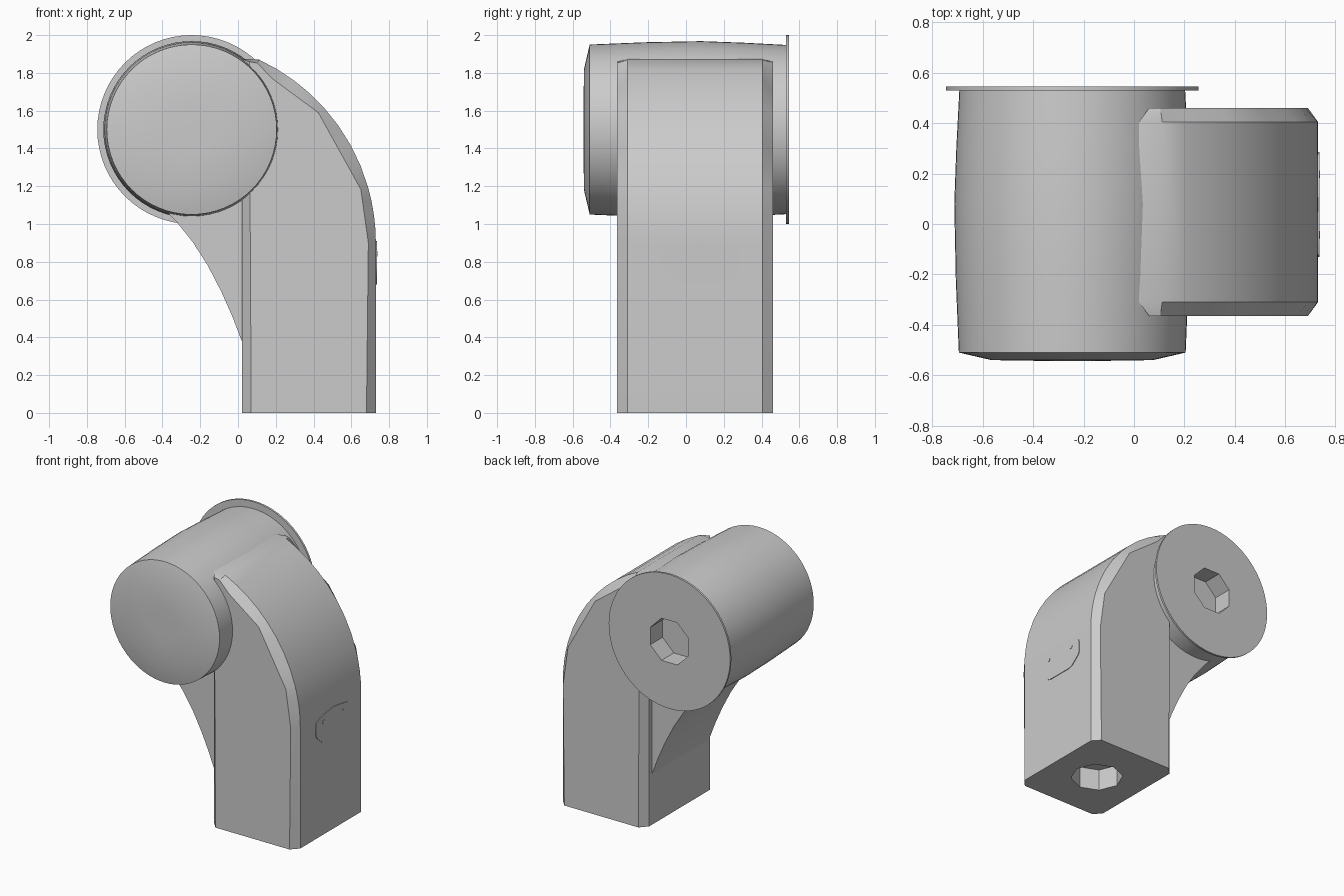
import bpy, bmesh
from math import sin, cos, pi, radians
from mathutils import Vector

cube = bpy.data.objects.get("Cube")
if cube:
    bpy.data.objects.remove(cube, do_unlink=True)

grey = bpy.data.materials.new("plain grey")
grey.use_nodes = True
COLOUR = (0.6, 0.6, 0.6, 1)
grey.diffuse_color = COLOUR
grey.node_tree.nodes["Principled BSDF"].inputs["Base Color"].default_value = COLOUR


def loft(name, loops):
    """Skin a list of equal-length closed loops and cap both ends."""
    bm = bmesh.new()
    rings = [[bm.verts.new(p) for p in loop] for loop in loops]
    for a, b in zip(rings, rings[1:]):
        for i in range(len(a)):
            j = (i + 1) % len(a)
            bm.faces.new((a[i], a[j], b[j], b[i]))
    bm.faces.new(rings[0])
    bm.faces.new(rings[-1])
    bmesh.ops.recalc_face_normals(bm, faces=bm.faces)
    mesh = bpy.data.meshes.new(name)
    bm.to_mesh(mesh)
    bm.free()
    mesh.materials.append(grey)
    obj = bpy.data.objects.new(name, mesh)
    bpy.context.collection.objects.link(obj)
    return obj


def activate(obj):
    bpy.ops.object.select_all(action='DESELECT')
    obj.select_set(True)
    bpy.context.view_layer.objects.active = obj


def smooth(obj):
    activate(obj)
    bpy.ops.object.shade_smooth_by_angle(angle=radians(30))


def ring(centre, radius, axis, sides, turn=0.0):
    """Circle of points around the given axis."""
    pts = []
    for i in range(sides):
        a = turn + 2 * pi * i / sides
        u, v = radius * cos(a), radius * sin(a)
        offset = {'X': (0, u, v), 'Y': (u, 0, v), 'Z': (u, v, 0)}[axis]
        pts.append(Vector(centre) + Vector(offset))
    return pts


def cut_socket(obj, start, end, radius, axis, turn):
    """Sink an eight-sided socket into a part."""
    cutter = loft("socket_cutter", [ring(start, radius, axis, 8, turn),
                                    ring(end, radius, axis, 8, turn)])
    cutter.hide_render = True
    mod = obj.modifiers.new("socket", 'BOOLEAN')
    mod.operation = 'DIFFERENCE'
    mod.solver = 'EXACT'
    mod.object = cutter
    activate(obj)
    bpy.ops.object.modifier_apply(modifier=mod.name)
    bpy.data.objects.remove(cutter, do_unlink=True)


# Barrel-shaped drum with a shallow front cap and a thin rear flange
DRUM_X, DRUM_Z = -0.245, 1.5
drum_profile = [(-0.543, 0.12), (-0.54, 0.32), (-0.51, 0.45), (-0.22, 0.462),
                (0.08, 0.468), (0.3, 0.46), (0.53, 0.448), (0.53, 0.5), (0.545, 0.5)]
drum = loft("drum", [ring((DRUM_X, y, DRUM_Z), r, 'Y', 64) for y, r in drum_profile])
cut_socket(drum, (DRUM_X, 0.6, DRUM_Z), (DRUM_X, 0.4, DRUM_Z), 0.17, 'Y', pi / 8)
smooth(drum)

# Curved arm: full outline in the middle, inset outline on both side faces
ARC_X, ARC_Z = -0.34, 0.9


def arc_point(radius, degrees):
    a = radians(degrees)
    return Vector((ARC_X + radius * cos(a), ARC_Z + radius * sin(a)))


stops = [0, 16, 42, 65]
outer, inset = [], []
for a, b in zip(stops, stops[1:]):
    for k in range(4):
        t = k / 4
        outer.append(arc_point(1.07, a + (b - a) * t))
        inset.append(arc_point(1.03, a).lerp(arc_point(1.03, b), t))
outer.append(arc_point(1.07, stops[-1]))
inset.append(arc_point(1.05, stops[-1]))
full = [(0.02, 0), (0.73, 0)] + [tuple(p) for p in outer] + [(0.02, 1.875)]
side = [(0.07, 0), (0.68, 0)] + [tuple(p) for p in inset] + [(0.06, 1.86)]
sections = [(-0.365, side), (-0.31, full), (0.405, full), (0.46, side)]
arm = loft("arm", [[(x, y, z) for x, z in outline] for y, outline in sections])
cut_socket(arm, (0.375, 0.047, -0.1), (0.375, 0.047, 0.16), 0.18, 'Z', 0)
smooth(arm)

# Concave web bracing the drum against the arm
curve = [(0.02, 0.38), (-0.03, 0.51), (-0.09, 0.645), (-0.16, 0.78),
         (-0.24, 0.905), (-0.32, 1.005), (-0.4, 1.09)]
outline = curve + [(-0.3, 1.25), (0.1, 1.25), (0.1, 0.38)]
web = loft("web", [[(x, y, z) for x, z in outline] for y in (-0.3, 0.37)])
smooth(web)

# Thin badge plate with two rivets on the outer face of the arm
MID_Y = 0.077
half = [(0.11, 0.895), (0.17, 0.882), (0.2, 0.865), (0.208, 0.84),
        (0.208, 0.77), (0.195, 0.745), (0.13, 0.69), (0.1, 0.68)]
plate_outline = ([(0, 0.91)] + half + [(-y, z) for y, z in reversed(half)])
plate = loft("side_plate", [[(x, MID_Y + y, z) for y, z in plate_outline]
                            for x in (0.726, 0.735)])
smooth(plate)
for label, dy in (("front", -0.12), ("back", 0.12)):
    loft(label + "_rivet", [ring((x, MID_Y + dy, 0.842), 0.015, 'X', 12)
                            for x in (0.732, 0.738)])
